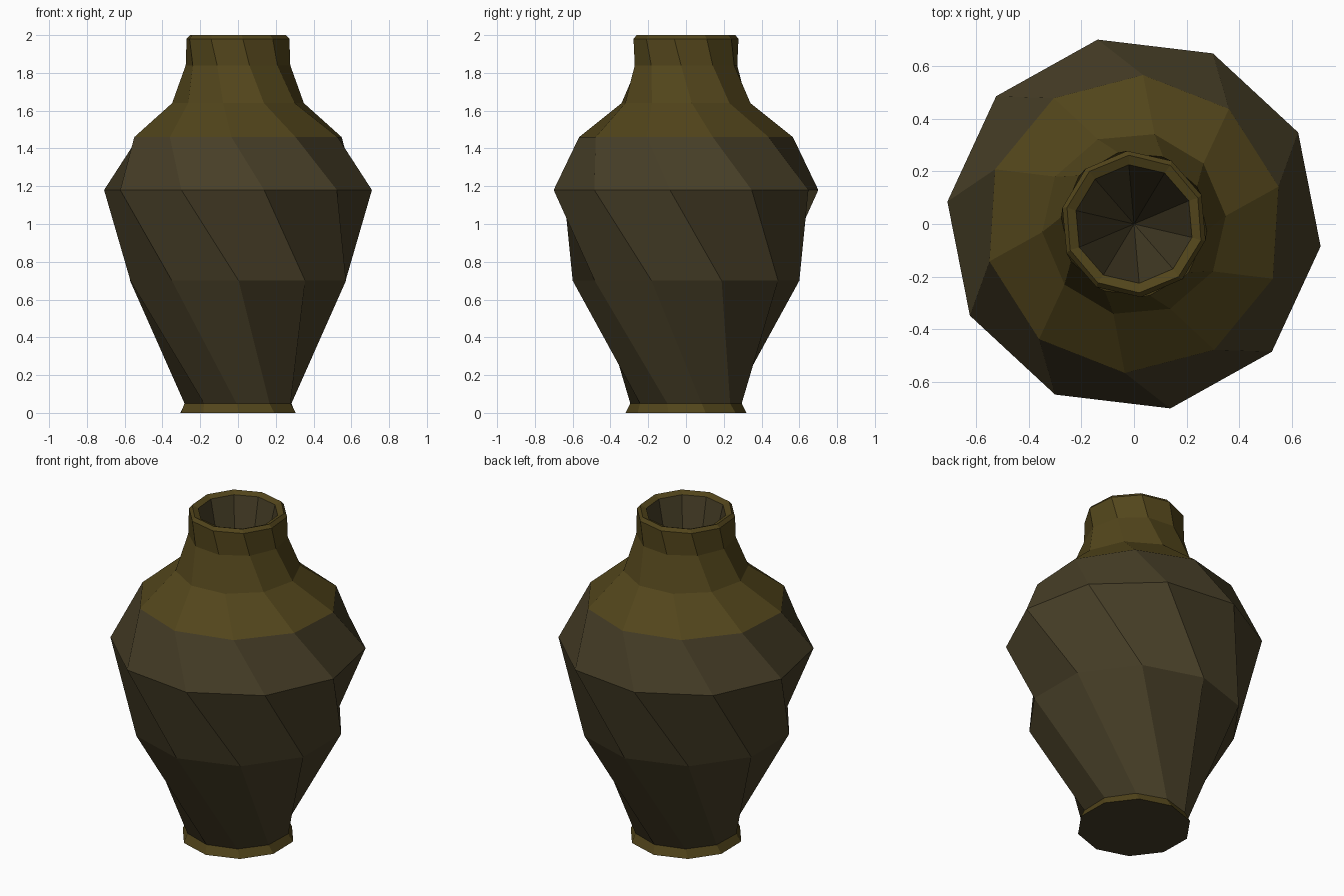
import bpy, bmesh
from math import radians, cos, sin

if "Cube" in bpy.data.objects:
    bpy.data.objects.remove(bpy.data.objects["Cube"])

SIDES = 10
# profile from foot to inner lip: radius, height
PROFILE = [(0.32, 0.0), (0.295, 0.05), (0.60, 0.70), (0.714, 1.18), (0.567, 1.46),
           (0.35, 1.64), (0.278, 1.84), (0.279, 1.98), (0.262, 2.0), (0.226, 1.985)]
INNER_DEPTH = 1.0


def material(name, color):
    m = bpy.data.materials.new(name)
    m.diffuse_color = (*color, 1)
    m.use_nodes = True
    m.node_tree.nodes["Principled BSDF"].inputs["Base Color"].default_value = m.diffuse_color
    return m


def ring(bm, r, z):
    # the whole body twists steadily clockwise towards the top
    start = 55 - 52.4 * z
    angles = [radians(start + 360 * k / SIDES) for k in range(SIDES)]
    return [bm.verts.new((r * cos(a), r * sin(a), z)) for a in angles]


bm = bmesh.new()
rings = [ring(bm, r, z) for r, z in PROFILE]

# twisted walls; foot and neck use the golden glaze
for i, (low, up) in enumerate(zip(rings, rings[1:])):
    for k in range(SIDES):
        n = (k + 1) % SIDES
        f = bm.faces.new((up[k], low[k], low[n], up[n]))
        f.material_index = 1 if i == 0 or i >= 4 else 0

# flat base
bm.faces.new(rings[0][::-1])

# hollow interior tapering to a point
apex = bm.verts.new((0, 0, INNER_DEPTH))
for k in range(SIDES):
    bm.faces.new((apex, rings[-1][k], rings[-1][(k + 1) % SIDES]))

mesh = bpy.data.meshes.new("twisted_vase")
bm.to_mesh(mesh)
bm.free()
mesh.materials.append(material("dark_clay", (0.062, 0.048, 0.020)))
mesh.materials.append(material("golden_glaze", (0.085, 0.060, 0.011)))
vase = bpy.data.objects.new("twisted_vase", mesh)
bpy.context.collection.objects.link(vase)
